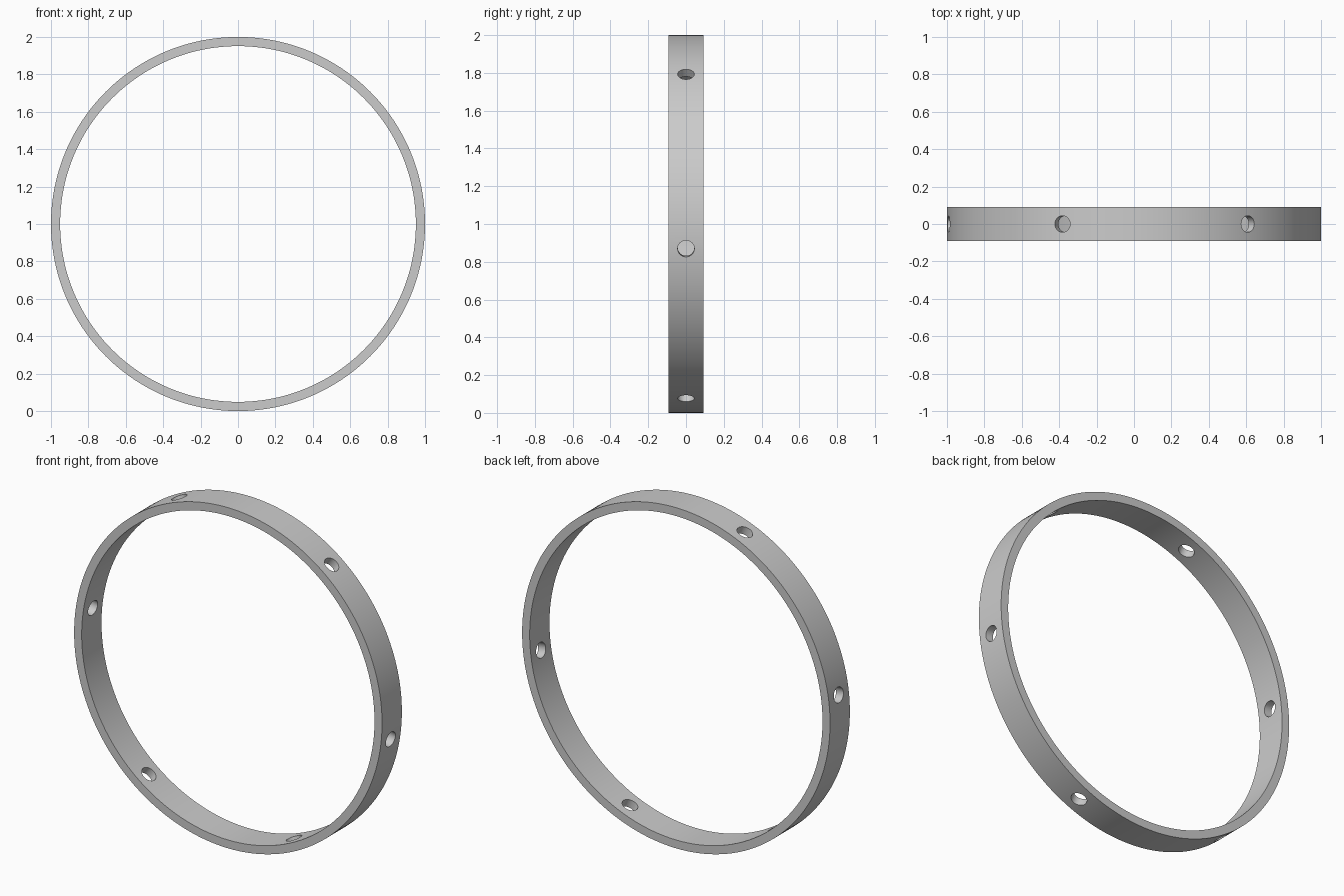
import bpy, bmesh
from math import radians, sin, cos, pi
from mathutils import Matrix, Vector

if "Cube" in bpy.data.objects:
    bpy.data.objects.remove(bpy.data.objects["Cube"])

R_OUT, R_IN, HALF_W = 1.0, 0.951, 0.092
HOLE_R, HOLES, FIRST = 0.044, 6, radians(-7.5)
SEGS = 192
CENTRE = Vector((0, 0, 1))


def add_object(name, bm):
    bmesh.ops.recalc_face_normals(bm, faces=bm.faces[:])
    mesh = bpy.data.meshes.new(name)
    bm.to_mesh(mesh)
    bm.free()
    ob = bpy.data.objects.new(name, mesh)
    bpy.context.collection.objects.link(ob)
    return ob


# Flat band: rectangular section swept round the y axis
bm = bmesh.new()
section = [(R_OUT, -HALF_W), (R_OUT, HALF_W), (R_IN, HALF_W), (R_IN, -HALF_W)]
rings = []
for i in range(SEGS):
    a = 2 * pi * i / SEGS
    rings.append([bm.verts.new(CENTRE + Vector((r * cos(a), y, r * sin(a))))
                  for r, y in section])
for i in range(SEGS):
    p, q = rings[i], rings[(i + 1) % SEGS]
    for j in range(4):
        k = (j + 1) % 4
        bm.faces.new((p[j], p[k], q[k], q[j]))
band = add_object("ring_band", bm)

# Radial drill holes, evenly spaced
bm = bmesh.new()
for i in range(HOLES):
    a = FIRST + 2 * pi * i / HOLES
    d = Vector((cos(a), 0, sin(a)))
    m = Matrix.Translation(CENTRE + d * 0.975) @ d.to_track_quat('Z', 'Y').to_matrix().to_4x4()
    bmesh.ops.create_cone(bm, cap_ends=True, segments=40, radius1=HOLE_R,
                          radius2=HOLE_R, depth=0.2, matrix=m)
cutter = add_object("hole_cutter", bm)
cutter.hide_render = True

mod = band.modifiers.new("holes", 'BOOLEAN')
mod.operation = 'DIFFERENCE'
mod.solver = 'EXACT'
mod.object = cutter
bpy.context.view_layer.objects.active = band
band.select_set(True)
cutter.select_set(False)
bpy.ops.object.modifier_apply(modifier=mod.name)
bpy.data.objects.remove(cutter)
bpy.ops.object.shade_smooth_by_angle(angle=radians(30))
